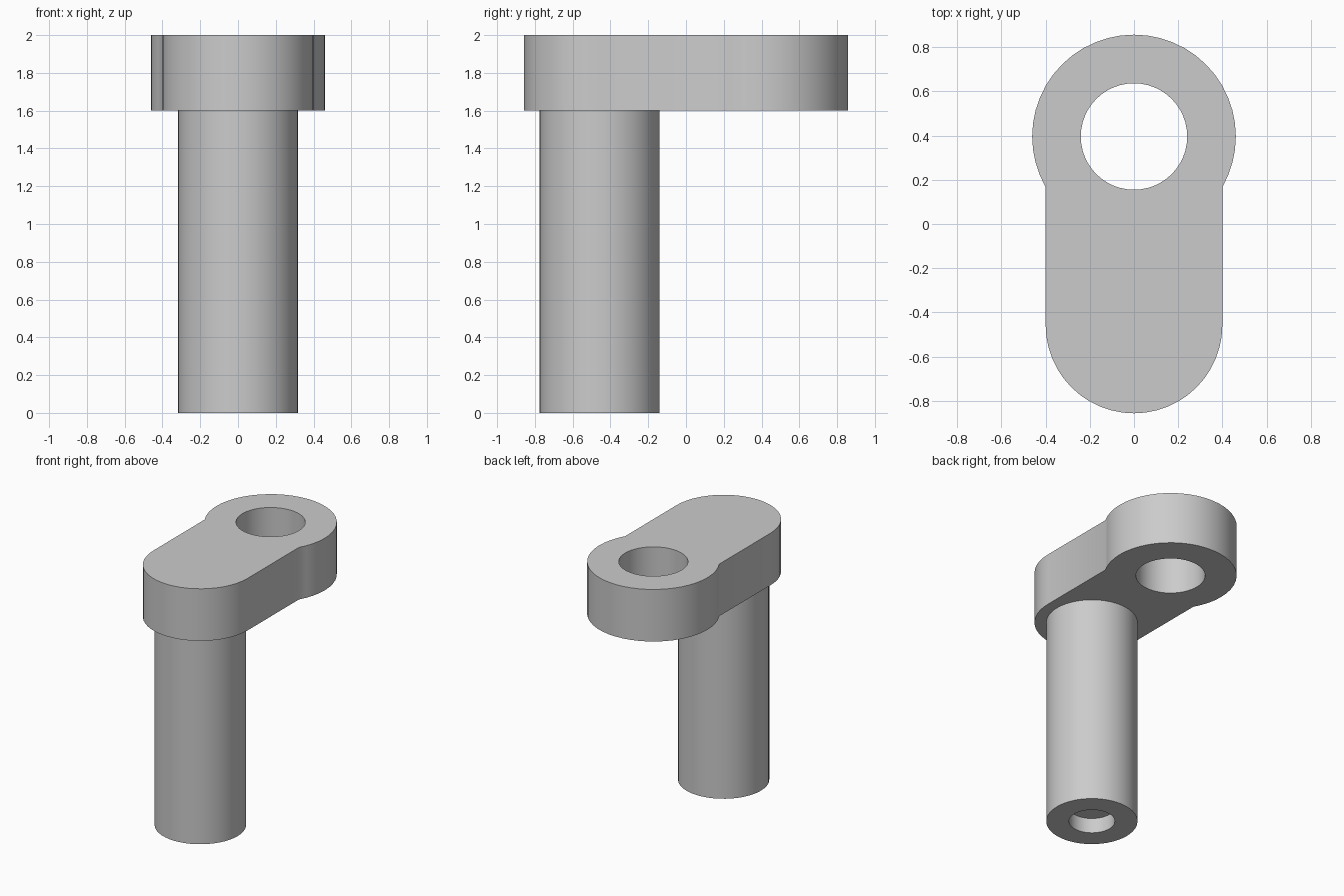
import bpy, bmesh
from math import pi, cos, sin, asin, tau

cube = bpy.data.objects.get("Cube")
if cube:
    bpy.data.objects.remove(cube, do_unlink=True)

grey = bpy.data.materials.new("plain grey")
grey.use_nodes = True
colour = (0.6, 0.6, 0.6, 1)
grey.diffuse_color = colour
grey.node_tree.nodes["Principled BSDF"].inputs["Base Color"].default_value = colour

EYE_Y, EYE_R, BORE_R = 0.396, 0.461, 0.241
PIN_Y, ARM_R = -0.457, 0.4
PLATE_BOTTOM, TOP = 1.6, 2.0
SEGMENTS = 48


def arc(cy, radius, start, end, steps):
    """Points of an arc about (0, cy), both ends included."""
    angles = [start + (end - start) * i / steps for i in range(steps + 1)]
    return [(radius * cos(a), cy + radius * sin(a)) for a in angles]


def finish(obj):
    obj.data.materials.clear()
    obj.data.materials.append(grey)
    bpy.ops.object.select_all(action='DESELECT')
    obj.select_set(True)
    bpy.context.view_layer.objects.active = obj
    bpy.ops.object.shade_smooth_by_angle(angle=pi / 6)


# Arm plate: a wide eye merging into a narrower rounded arm, with a through bore
dip = asin((EYE_R ** 2 - ARM_R ** 2) ** 0.5 / EYE_R)
outline = arc(EYE_Y, EYE_R, -dip, pi + dip, SEGMENTS * 2 // 3)
outline += arc(PIN_Y, ARM_R, pi, tau, SEGMENTS // 2)
bore = arc(EYE_Y, BORE_R, 0, tau, SEGMENTS)[:-1]

curve = bpy.data.curves.new("arm_outline", 'CURVE')
curve.dimensions = '2D'
curve.fill_mode = 'BOTH'
curve.extrude = (TOP - PLATE_BOTTOM) / 2
for points in (outline, bore):
    spline = curve.splines.new('POLY')
    spline.points.add(len(points) - 1)
    for p, (x, y) in zip(spline.points, points):
        p.co = (x, y, 0, 1)
    spline.use_cyclic_u = True
source = bpy.data.objects.new("arm_outline", curve)
bpy.context.collection.objects.link(source)
mesh = bpy.data.meshes.new_from_object(source)
bpy.data.objects.remove(source, do_unlink=True)

bm = bmesh.new()
bm.from_mesh(mesh)
bmesh.ops.remove_doubles(bm, verts=bm.verts, dist=0.0001)
bmesh.ops.translate(bm, verts=bm.verts, vec=(0, 0, (TOP + PLATE_BOTTOM) / 2))
bmesh.ops.recalc_face_normals(bm, faces=bm.faces)
bm.to_mesh(mesh)
bm.free()
arm = bpy.data.objects.new("arm_plate", mesh)
bpy.context.collection.objects.link(arm)
finish(arm)

# Pin: a turned profile with a shallow blind hole in its lower end
profile = [(0, 0.115), (0.16, 0.115), (0.16, 0), (0.318, 0), (0.318, PLATE_BOTTOM)]
bm = bmesh.new()
verts = [bm.verts.new((r, 0, z)) for r, z in profile]
edges = [bm.edges.new(pair) for pair in zip(verts, verts[1:])]
bmesh.ops.spin(bm, geom=verts + edges, cent=(0, 0, 0), axis=(0, 0, 1),
               angle=tau, steps=SEGMENTS, use_duplicate=False)
bmesh.ops.remove_doubles(bm, verts=bm.verts, dist=0.0001)
bmesh.ops.recalc_face_normals(bm, faces=bm.faces)
# The open rim meets the arm, so point the walls outward explicitly
wall = max(bm.faces, key=lambda f: f.calc_center_median().xy.length)
if wall.normal.dot(wall.calc_center_median()) < 0:
    bmesh.ops.reverse_faces(bm, faces=bm.faces)
mesh = bpy.data.meshes.new("pin")
bm.to_mesh(mesh)
bm.free()
pin = bpy.data.objects.new("pin", mesh)
pin.location.y = PIN_Y
bpy.context.collection.objects.link(pin)
finish(pin)
